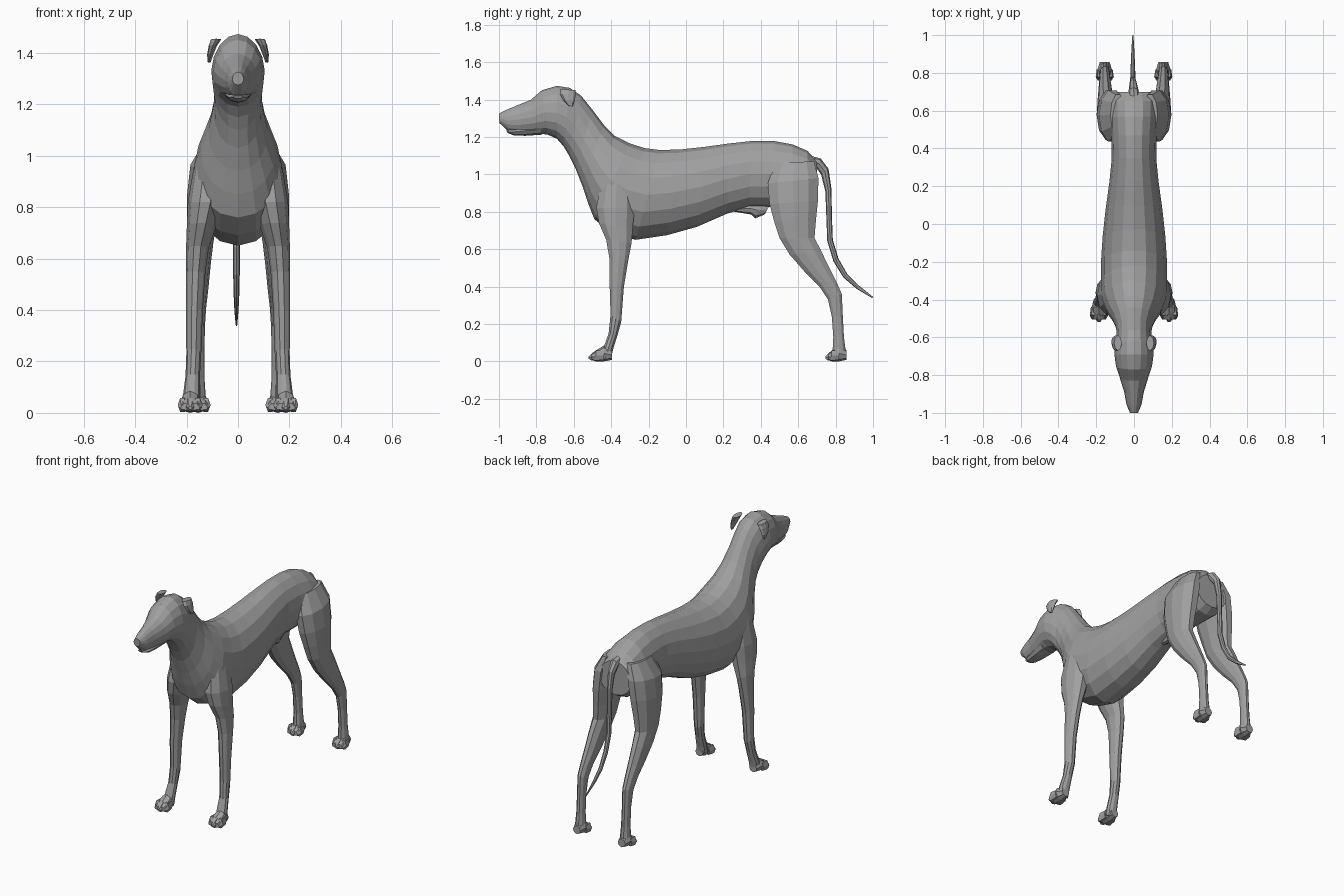
import bpy, bmesh, math

grey = bpy.data.materials.new("coat_grey")
grey.diffuse_color = (0.35, 0.35, 0.35, 1)


def loft(name, rings, n=12, side=1, egg=0.0):
    """Skin oval rings; each is (y1, z1, y2, z2, centre x, half width)."""
    bm = bmesh.new()
    loops = []
    for y1, z1, y2, z2, cx, hw in rings:
        loop = []
        for i in range(n):
            a = 2 * math.pi * i / n
            s, c = math.sin(a), math.cos(a)
            x = cx + hw * c * (1 - egg * s)
            y = (y1 + y2) / 2 + (y1 - y2) / 2 * s
            z = (z1 + z2) / 2 + (z1 - z2) / 2 * s
            loop.append(bm.verts.new((side * x, y, z)))
        loops.append(loop)
    for a, b in zip(loops, loops[1:]):
        for i in range(n):
            j = (i + 1) % n
            bm.faces.new((a[i], a[j], b[j], b[i]))
    bm.faces.new(loops[0])
    bm.faces.new(loops[-1])
    bmesh.ops.recalc_face_normals(bm, faces=bm.faces)
    me = bpy.data.meshes.new(name)
    bm.to_mesh(me)
    bm.free()
    me.materials.append(grey)
    ob = bpy.data.objects.new(name, me)
    bpy.context.collection.objects.link(ob)
    return ob


# Head, neck and trunk: back line point, belly line point, half width
trunk = [
    (-1.0, 1.325, -0.998, 1.275, .022), (-.96, 1.345, -.95, 1.23, .04),
    (-.90, 1.37, -.88, 1.217, .052), (-.83, 1.398, -.80, 1.218, .075),
    (-.77, 1.45, -.74, 1.213, .095), (-.69, 1.473, -.69, 1.19, .104),
    (-.62, 1.462, -.655, 1.15, .10), (-.56, 1.42, -.625, 1.10, .092),
    (-.50, 1.345, -.59, 1.03, .095), (-.44, 1.265, -.555, .94, .115),
    (-.38, 1.205, -.525, .85, .145), (-.30, 1.165, -.49, .76, .17),
    (-.22, 1.14, -.40, .69, .175), (-.14, 1.13, -.27, .65, .175),
    (-.03, 1.133, -.10, .675, .166), (.10, 1.147, .06, .72, .15),
    (.23, 1.165, .22, .79, .13), (.35, 1.178, .34, .825, .118),
    (.47, 1.178, .46, .825, .12), (.57, 1.16, .56, .83, .13),
    (.65, 1.125, .65, .83, .13), (.70, 1.07, .70, .86, .11),
]
loft("trunk_and_head", [(a, b, c, d, 0, w) for a, b, c, d, w in trunk], 16, egg=.06)

# Lower jaw
loft("lower_jaw", [
    (-.962, 1.235, -.955, 1.222, 0, .02), (-.93, 1.245, -.92, 1.208, 0, .035),
    (-.87, 1.26, -.86, 1.206, 0, .045), (-.78, 1.27, -.77, 1.212, 0, .055)], 8)

# Tail
loft("tail", [
    (.66, 1.10, .66, 1.04, 0, .03), (.72, 1.085, .70, 1.03, -.002, .026),
    (.762, 1.03, .722, 1.0, -.004, .02), (.778, .92, .745, .91, -.005, .016),
    (.78, .78, .75, .78, -.006, .015), (.785, .65, .755, .645, -.006, .014),
    (.815, .55, .788, .535, -.006, .013), (.862, .468, .842, .448, -.006, .011),
    (.925, .405, .912, .388, -.006, .008), (1.0, .345, .996, .338, -.006, .003)], 8)

# Sheath under the belly
loft("belly_sheath", [
    (.26, .83, .26, .80, 0, .015), (.34, .85, .35, .785, 0, .03),
    (.40, .85, .37, .765, 0, .028), (.45, .84, .42, .785, 0, .015)], 8)

fore = [
    (-.42, 1.10, -.32, 1.08, .085, .03), (-.46, .95, -.28, .95, .115, .058),
    (-.485, .82, -.27, .82, .128, .067), (-.47, .74, -.28, .71, .142, .057),
    (-.43, .65, -.288, .63, .158, .044), (-.412, .55, -.306, .54, .165, .038),
    (-.41, .40, -.33, .40, .17, .033), (-.405, .25, -.345, .21, .172, .029),
    (-.415, .15, -.365, .14, .176, .028), (-.44, .08, -.387, .07, .18, .033),
    (-.455, .03, -.40, .012, .182, .034),
]
hind = [
    (.47, 1.06, .69, 1.07, .085, .04), (.43, .95, .715, .98, .115, .07),
    (.44, .84, .712, .86, .13, .068), (.465, .75, .70, .75, .14, .058),
    (.495, .66, .692, .66, .146, .05), (.55, .57, .73, .585, .15, .044),
    (.63, .48, .775, .49, .152, .037), (.71, .40, .812, .415, .154, .03),
    (.757, .33, .835, .36, .155, .027), (.778, .24, .84, .24, .155, .024),
    (.786, .13, .846, .13, .155, .025), (.782, .06, .856, .05, .155, .03),
    (.795, .02, .852, .012, .155, .028),
]


def paw(name, heel, toe, cx, side):
    """Wedge-shaped pad with three toes, running forward from heel to toe."""
    length = heel - toe
    y = [heel - length * t for t in (0, .35, .7, .88)]
    loft(name, [
        (y[0], .06, y[0], .008, cx, .026), (y[1], .085, y[1], 0, cx, .038),
        (y[2], .058, y[2], 0, cx, .043), (y[3], .04, y[3], .008, cx, .036)], 8, side)
    for k in (-1, 0, 1):
        x = cx + k * .03
        tip = toe + abs(k) * .015
        loft(f"{name}_toe_{k + 2}", [
            (y[1], .06, y[1], .005, x, .012), (y[2], .062, y[2], 0, x, .018),
            (tip + .015, .045, tip + .015, .002, x, .016),
            (tip, .026, tip, .012, x, .007)], 6, side)


# Paired parts
for side, tag in ((-1, "left"), (1, "right")):
    loft(f"front_leg_{tag}", fore, 10, side)
    loft(f"hind_leg_{tag}", hind, 10, side)
    paw(f"front_paw_{tag}", -.395, -.52, .186, side)
    paw(f"hind_paw_{tag}", .858, .745, .155, side)
    # Folded ear
    loft(f"ear_{tag}", [
        (-.67, 1.455, -.59, 1.45, .085, .02), (-.675, 1.43, -.59, 1.425, .098, .016),
        (-.655, 1.395, -.595, 1.39, .108, .012),
        (-.63, 1.368, -.605, 1.362, .112, .006)], 8, side)
